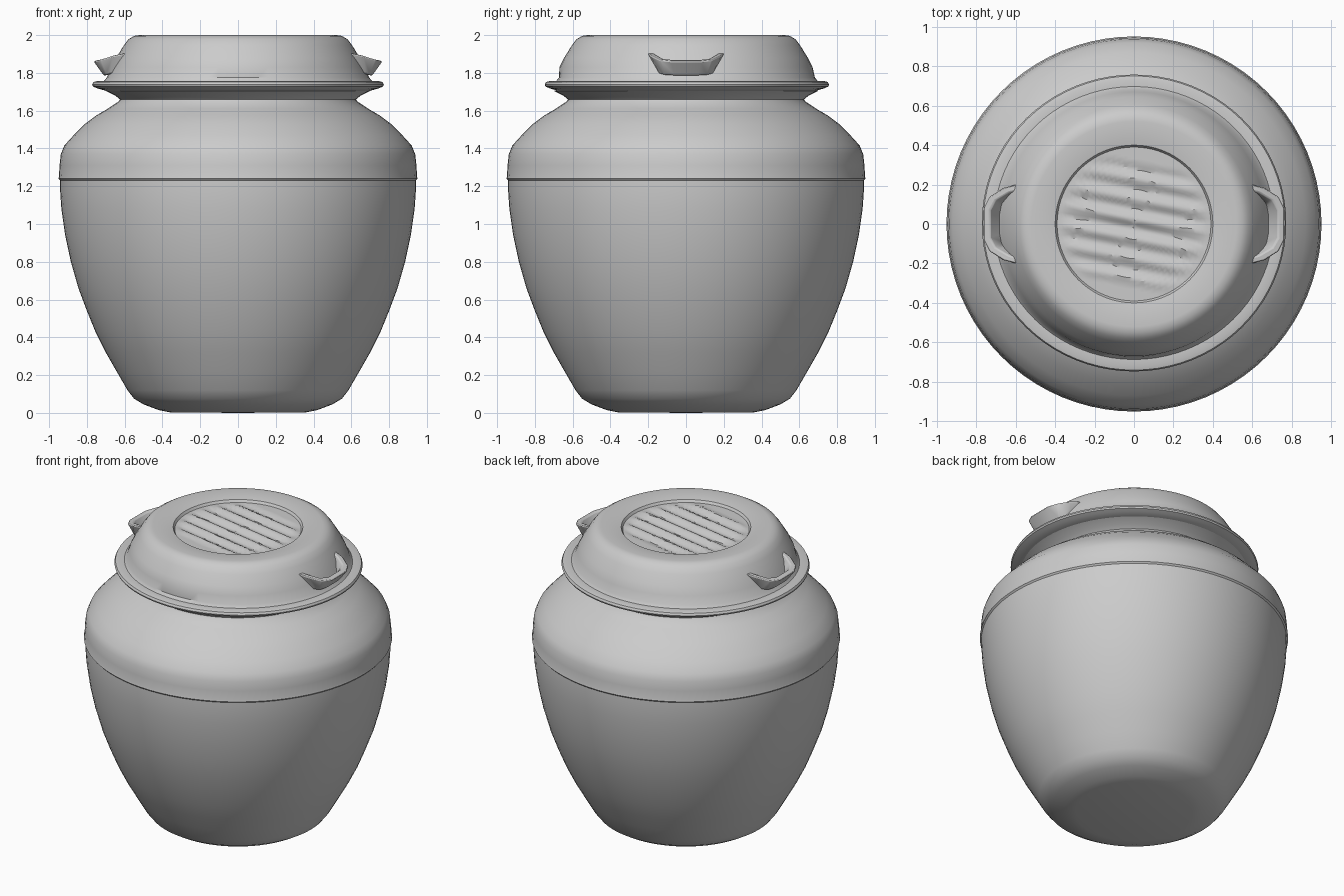
import bpy, bmesh, math
from mathutils import Vector

if "Cube" in bpy.data.objects:
    bpy.data.objects.remove(bpy.data.objects["Cube"])


def finish(name, bm, angle=35):
    bmesh.ops.recalc_face_normals(bm, faces=bm.faces)
    me = bpy.data.meshes.new(name)
    bm.to_mesh(me)
    bm.free()
    ob = bpy.data.objects.new(name, me)
    bpy.context.collection.objects.link(ob)
    bpy.ops.object.select_all(action='DESELECT')
    ob.select_set(True)
    bpy.context.view_layer.objects.active = ob
    bpy.ops.object.shade_smooth_by_angle(angle=math.radians(angle))
    return ob


def lathe(profile, n=80):
    """Revolve (radius, z) points about z; radius 0 closes to a pole."""
    bm = bmesh.new()
    rings = []
    for r, z in profile:
        if r == 0:
            rings.append([bm.verts.new((0, 0, z))] * n)
        else:
            rings.append([bm.verts.new((r * math.cos(2 * math.pi * i / n),
                                        r * math.sin(2 * math.pi * i / n), z)) for i in range(n)])
    for a, b in zip(rings, rings[1:]):
        for i in range(n):
            j = (i + 1) % n
            bm.faces.new(list(dict.fromkeys((a[i], a[j], b[j], b[i]))))
    return bm


# Jar body with shoulder seam and flared neck
body = [(0, 0), (0.36, 0.003), (0.42, 0.015), (0.50, 0.045), (0.55, 0.075), (0.585, 0.12),
        (0.64, 0.215), (0.70, 0.32), (0.755, 0.43), (0.80, 0.54), (0.845, 0.66), (0.885, 0.80),
        (0.915, 0.94), (0.935, 1.08), (0.942, 1.18), (0.942, 1.23), (0.951, 1.24), (0.948, 1.25),
        (0.945, 1.31), (0.938, 1.37), (0.92, 1.415), (0.87, 1.47), (0.81, 1.53), (0.75, 1.575),
        (0.69, 1.61), (0.63, 1.65), (0.625, 1.66), (0.65, 1.68), (0.70, 1.705), (0.55, 1.72), (0, 1.72)]
finish("jar_body", lathe(body))

# Lid: rolled rim, sloping wall, flat shoulder, recessed panel
lid = [(0, 1.73), (0.60, 1.71), (0.70, 1.705), (0.745, 1.718), (0.768, 1.728), (0.772, 1.738),
       (0.765, 1.752), (0.745, 1.757), (0.71, 1.757), (0.695, 1.775), (0.67, 1.83), (0.645, 1.88),
       (0.605, 1.945), (0.58, 1.978), (0.55, 1.996), (0.52, 2.0), (0.43, 1.993), (0.40, 1.988)]
lid += [(0.39 * k / 20, 1.972) for k in range(20, -1, -1)]
bm = lathe(lid)
tilt = math.radians(-11)
for v in bm.verts:
    r = math.hypot(v.co.x, v.co.y)
    if r < 0.385 and v.co.z > 1.9:
        # Slanting louvre ridges across the panel
        d = -v.co.x * math.sin(tilt) + v.co.y * math.cos(tilt)
        if abs(d) < 0.30:
            v.co.z += 0.011 * math.sin(2 * math.pi * d / 0.1) * min(1, (0.385 - r) / 0.05)
    if r > 0.69:
        v.co.y = v.co.y * 0.975 + 0.005
finish("lid", bm)

# Side handles: tilted ribbons, each station is (inner low edge, outer high edge)
half = [((0.63, 0.15, 1.80), (0.59, 0.205, 1.905)),
        ((0.675, 0.14, 1.795), (0.665, 0.185, 1.89)),
        ((0.70, 0.115, 1.788), (0.735, 0.14, 1.868)),
        ((0.71, 0.06, 1.785), (0.765, 0.08, 1.862))]
stations = half + [tuple((x, -y, z) for x, y, z in s) for s in reversed(half)]
for side, name in ((1, "handle_right"), (-1, "handle_left")):
    bm = bmesh.new()
    rings = []
    for lo, hi in stations:
        lo, hi = Vector(lo), Vector(hi)
        inset = Vector((-0.035, -0.025 * lo.y / 0.15, 0.008))
        pts = (lo, hi, hi + inset, lo + inset)
        rings.append([bm.verts.new((side * p.x, p.y, p.z)) for p in pts])
    for a, b in zip(rings, rings[1:]):
        for i in range(4):
            j = (i + 1) % 4
            bm.faces.new((a[i], a[j], b[j], b[i]))
    bm.faces.new(rings[0])
    bm.faces.new(rings[-1])
    ob = finish(name, bm, 60)
    bev = ob.modifiers.new("soft_edges", 'BEVEL')
    bev.width = 0.008
    bev.segments = 2
